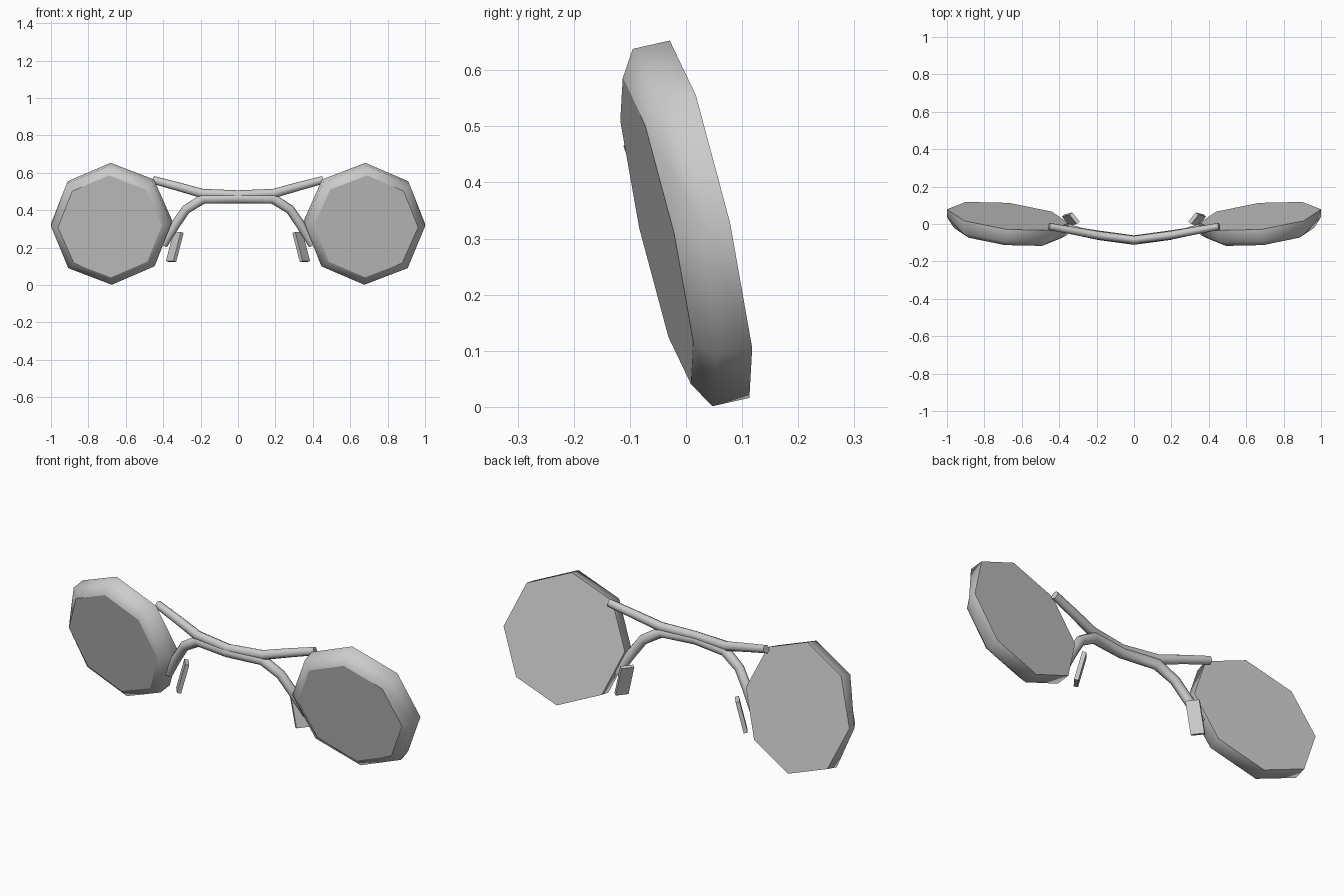
import bpy, bmesh
from math import cos, sin, pi
from mathutils import Vector, Matrix

cube = bpy.data.objects.get("Cube")
if cube:
    bpy.data.objects.remove(cube, do_unlink=True)


def material(name, value):
    mat = bpy.data.materials.new(name)
    mat.use_nodes = True
    col = (value, value, value, 1)
    mat.diffuse_color = col
    mat.node_tree.nodes["Principled BSDF"].inputs["Base Color"].default_value = col
    return mat


GREY = material("plain grey", 0.6)


def finish(name, bm):
    bmesh.ops.recalc_face_normals(bm, faces=bm.faces)
    mesh = bpy.data.meshes.new(name)
    bm.to_mesh(mesh)
    bm.free()
    mesh.materials.append(GREY)
    ob = bpy.data.objects.new(name, mesh)
    bpy.context.collection.objects.link(ob)
    return ob


def skin(bm, rings):
    """Join successive rings with smooth sides and close both ends with sharp caps."""
    for a, b in zip(rings, rings[1:]):
        for i in range(len(a)):
            j = (i + 1) % len(a)
            bm.faces.new((a[i], a[j], b[j], b[i])).smooth = True
    for ring in (rings[0], rings[-1]):
        for e in bm.faces.new(ring).edges:
            e.smooth = False


def lens(name, side):
    """Tilted octagonal disc with a bevelled front, pinched back at the temple corner."""
    normal = Vector((0.108, -1, -0.225)).normalized()
    rings = []
    for radius, depth in ((0.325, 0), (0.325, 0.068), (0.278, 0.097)):
        ring = []
        for i in range(8):
            a = i * pi / 4 - 0.02
            dx, dz = radius * cos(a), 0.98 * radius * sin(a)
            p = Vector((0.675 + dx, 0.042 + 0.108 * dx - 0.225 * dz, 0.3345 + dz))
            ring.append(p + normal * depth)
        rings.append(ring)
    rings[1][0] += Vector((-0.007, 0.025, 0))
    bm = bmesh.new()
    skin(bm, [[bm.verts.new((side * p.x, p.y, p.z)) for p in r] for r in rings])
    return finish(name, bm)


def bar(name, half, sides=8):
    """Sweep a tapered oval tube along a path mirrored in x; points are x, y, z, radius."""
    path = [(-x, y, z, r) for x, y, z, r in reversed(half[1:])] + half
    pts = [Vector(p[:3]) for p in path]
    bm = bmesh.new()
    rings = []
    for k, p in enumerate(pts):
        t = (pts[min(k + 1, len(pts) - 1)] - pts[max(k - 1, 0)]).normalized()
        u = t.cross(Vector((0, 1, 0))).normalized()
        v = t.cross(u) * 0.9
        rings.append([bm.verts.new(p + path[k][3] * (u * cos(a) + v * sin(a)))
                      for a in (2 * pi * i / sides for i in range(sides))])
    skin(bm, rings)
    return finish(name, bm)


def nose_pad(name, side):
    """Slim slab leaning outward at the bottom and turned towards the nose."""
    wide = Vector((0.62, 0.78, 0))
    up = Vector((-0.04, 0.01, 0.155))
    thin = wide.cross(up).normalized()
    frame = Matrix((wide * 0.064, thin * 0.02, up)).transposed().to_4x4()
    centre = Matrix.Translation((0.338, 0.026, 0.203))
    bm = bmesh.new()
    bmesh.ops.create_cube(bm, size=1, matrix=Matrix.Diagonal((side, 1, 1, 1)) @ centre @ frame)
    return finish(name, bm)


# lenses and pads
for label, side in (("left", 1), ("right", -1)):
    lens(label + "_lens", side)
    nose_pad(label + "_nose_pad", side)

# brow bar across the top, bridge with arms curving down to the lens edges
bar("brow_bar", [(0, -0.085, 0.482, 0.024), (0.19, -0.061, 0.489, 0.025),
                 (0.32, -0.037, 0.526, 0.023), (0.455, -0.013, 0.562, 0.021)])
bar("nose_bridge", [(0, -0.086, 0.464, 0.028), (0.185, -0.061, 0.462, 0.028),
                    (0.278, -0.044, 0.404, 0.025), (0.338, -0.025, 0.317, 0.025),
                    (0.4, -0.002, 0.215, 0.024)])
